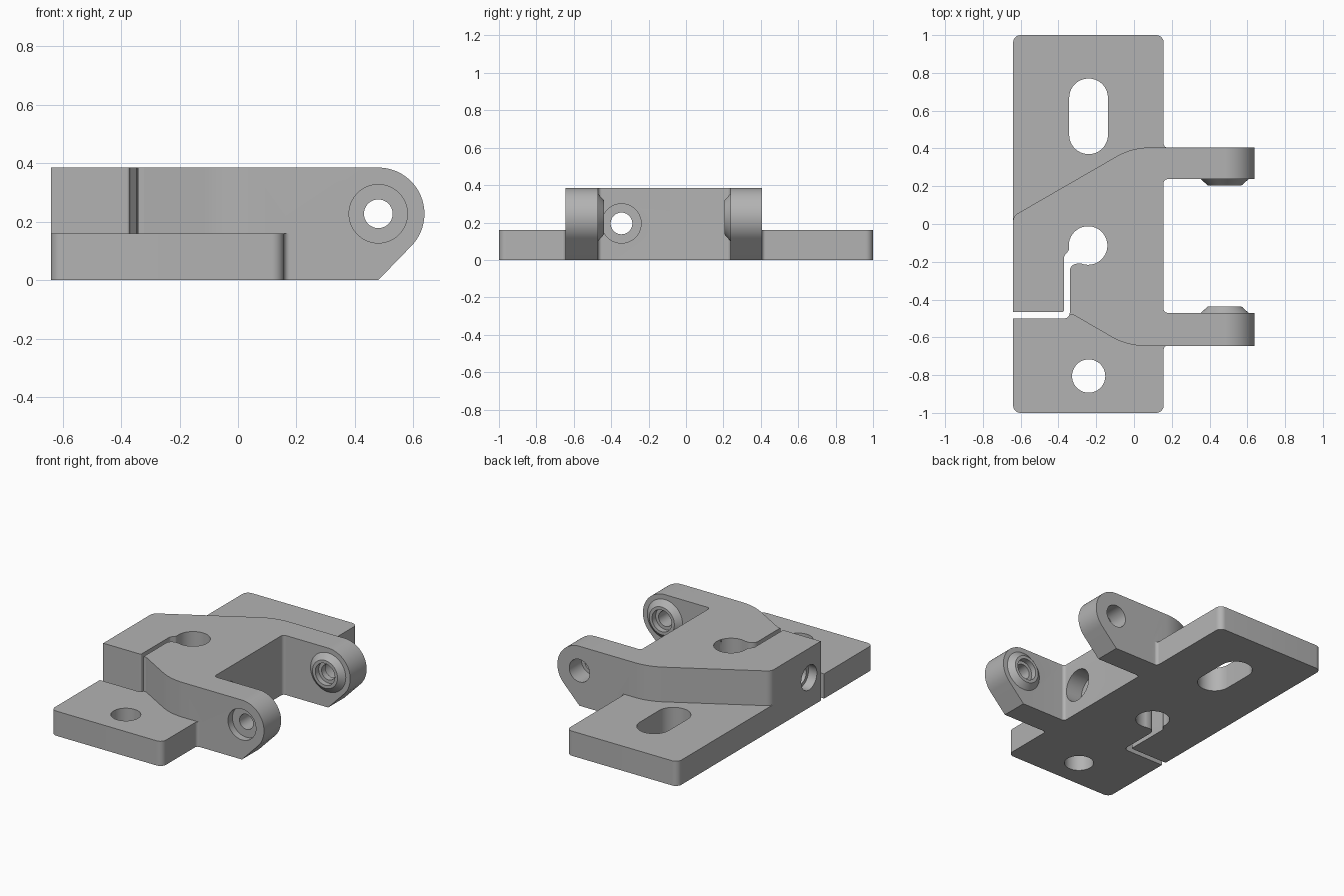
import bpy, bmesh, math
from mathutils import Vector, Matrix

if "Cube" in bpy.data.objects:
    bpy.data.objects.remove(bpy.data.objects["Cube"], do_unlink=True)

steel = bpy.data.materials.new("satin_grey")
steel.use_nodes = True
GREY = (0.45, 0.45, 0.45, 1)
steel.diffuse_color = GREY
steel.node_tree.nodes["Principled BSDF"].inputs["Base Color"].default_value = GREY


def finish(bm, name):
    bmesh.ops.recalc_face_normals(bm, faces=bm.faces)
    mesh = bpy.data.meshes.new(name)
    bm.to_mesh(mesh)
    bm.free()
    mesh.materials.append(steel)
    obj = bpy.data.objects.new(name, mesh)
    bpy.context.collection.objects.link(obj)
    return obj


def rounded(corners, steps=10):
    """Closed outline from (x, y) or (x, y, fillet radius) corners."""
    out = []
    for i, c in enumerate(corners):
        p = Vector(c[:2])
        if len(c) < 3:
            out.append(p)
            continue
        a = (Vector(corners[i - 1][:2]) - p).normalized()
        b = (Vector(corners[(i + 1) % len(corners)][:2]) - p).normalized()
        half = a.angle(b) / 2
        centre = p + (a + b).normalized() * c[2] / math.sin(half)
        start = p + a * c[2] / math.tan(half) - centre
        end = p + b * c[2] / math.tan(half) - centre
        turn = start.angle_signed(end)
        for k in range(steps + 1):
            out.append(centre + Matrix.Rotation(-turn * k / steps, 2) @ start)
    return out


def prism(name, outline, low, high, upright=False):
    """Extrude an outline along z, or along y when upright."""
    bm = bmesh.new()
    place = (lambda p: (p[0], low, p[1])) if upright else (lambda p: (p[0], p[1], low))
    face = bm.faces.new([bm.verts.new(place(p)) for p in outline])
    moved = bmesh.ops.extrude_face_region(bm, geom=[face])["geom"]
    step = (0, high - low, 0) if upright else (0, 0, high - low)
    bmesh.ops.translate(bm, vec=step, verts=[v for v in moved if isinstance(v, bmesh.types.BMVert)])
    return finish(bm, name)


def round_bar(name, start, end, r1, r2=None):
    """Cylinder or cone between two points."""
    a, b = Vector(start), Vector(end)
    bm = bmesh.new()
    bmesh.ops.create_cone(bm, cap_ends=True, segments=64, radius1=r1,
                          radius2=r1 if r2 is None else r2, depth=(b - a).length)
    spin = (b - a).to_track_quat('Z', 'Y').to_matrix().to_4x4()
    bmesh.ops.transform(bm, matrix=Matrix.Translation((a + b) / 2) @ spin, verts=bm.verts)
    return finish(bm, name)


def combine(obj, tool, operation):
    mod = obj.modifiers.new(operation, 'BOOLEAN')
    mod.operation, mod.object, mod.solver = operation, tool, 'EXACT'
    bpy.context.view_layer.objects.active = obj
    bpy.ops.object.modifier_apply(modifier=mod.name)
    bpy.data.objects.remove(tool, do_unlink=True)


TOP, LEFT, EDGE = 0.385, -0.64, 0.157
PIVOT_X, PIVOT_Z, PIVOT_R = 0.48, 0.227, 0.158

# Fork body with two arms
bracket = prism("hinge_bracket", rounded([
    (LEFT, 0.042, 0.05), (-0.011, 0.405, 0.35), (0.7, 0.405), (0.7, 0.237),
    (EDGE, 0.237, 0.02), (EDGE, -0.47, 0.02), (0.7, -0.47), (0.7, -0.645),
    (-0.037, -0.645, 0.35), (-0.322, -0.48), (LEFT, -0.48)]), 0, TOP)

# Rounded arm ends with a 45 degree underside
arc = [(PIVOT_X + PIVOT_R * math.cos(a), PIVOT_Z + PIVOT_R * math.sin(a))
       for a in (math.radians(90 - 135 * k / 36) for k in range(37))]
side = [(-0.8, TOP)] + arc + [(PIVOT_X, 0), (-0.8, 0)]
combine(bracket, prism("arm_shape", side, -0.9, 0.9, upright=True), 'INTERSECT')

# Mounting plate, with small fillets running into the arms
plate = prism("plate", rounded([
    (LEFT, -1, 0.04), (EDGE, -1, 0.04), (EDGE, -0.645, 0.02), (0.2, -0.645),
    (0.2, -0.55), (EDGE, -0.55), (EDGE, 0.32), (0.2, 0.32), (0.2, 0.405),
    (EDGE, 0.405, 0.02), (EDGE, 1, 0.04), (LEFT, 1, 0.04)]), 0, 0.16)
combine(bracket, plate, 'UNION')

# Tapered bosses on the inner arm faces
for inner, way in ((0.237, -1), (-0.47, 1)):
    boss = round_bar("boss", (PIVOT_X, inner - way * 0.02, PIVOT_Z),
                     (PIVOT_X, inner + way * 0.032, PIVOT_Z), 0.149, 0.09)
    combine(bracket, boss, 'UNION')

# Clamp slit, elongated hole and vertical holes
cutters = [
    prism("clamp_slit", rounded([
        (-0.7, -0.5), (-0.34, -0.5, 0.03), (-0.34, -0.21, 0.04), (-0.25, -0.21),
        (-0.25, -0.12), (-0.345, -0.12), (-0.345, -0.14, 0.02),
        (-0.37, -0.17, 0.02), (-0.37, -0.465, 0.01), (-0.7, -0.465)]), -0.1, 0.5),
    prism("long_hole", rounded([
        (-0.343, 0.37, 0.102), (-0.138, 0.37, 0.102),
        (-0.138, 0.77, 0.102), (-0.343, 0.77, 0.102)], 20), -0.1, 0.5),
    round_bar("post_hole", (-0.243, -0.114, -0.1), (-0.243, -0.114, 0.5), 0.102),
    round_bar("plate_hole", (-0.24, -0.805, -0.1), (-0.24, -0.805, 0.5), 0.088),
]

# Pivot holes along y and the clamp screw hole along x: start, end, radius
for y1, y2, r in ((-0.8, 0.6, 0.049), (-0.7, -0.6, 0.1), (0.28, 0.5, 0.073),
                  (-0.475, -0.3, 0.07), (0.0, 0.24, 0.07)):
    cutters.append(round_bar("pivot_hole", (PIVOT_X, y1, PIVOT_Z), (PIVOT_X, y2, PIVOT_Z), r))
for x1, x2, r in ((-0.8, 0.3, 0.058), (0.04, 0.3, 0.105), (-0.8, -0.58, 0.08)):
    cutters.append(round_bar("screw_hole", (x1, -0.345, 0.195), (x2, -0.345, 0.195), r))
for cutter in cutters:
    combine(bracket, cutter, 'DIFFERENCE')

# Smooth round walls, sharp edges
bpy.ops.object.select_all(action='DESELECT')
bracket.select_set(True)
bpy.context.view_layer.objects.active = bracket
bpy.ops.object.shade_smooth_by_angle(angle=math.radians(25))
